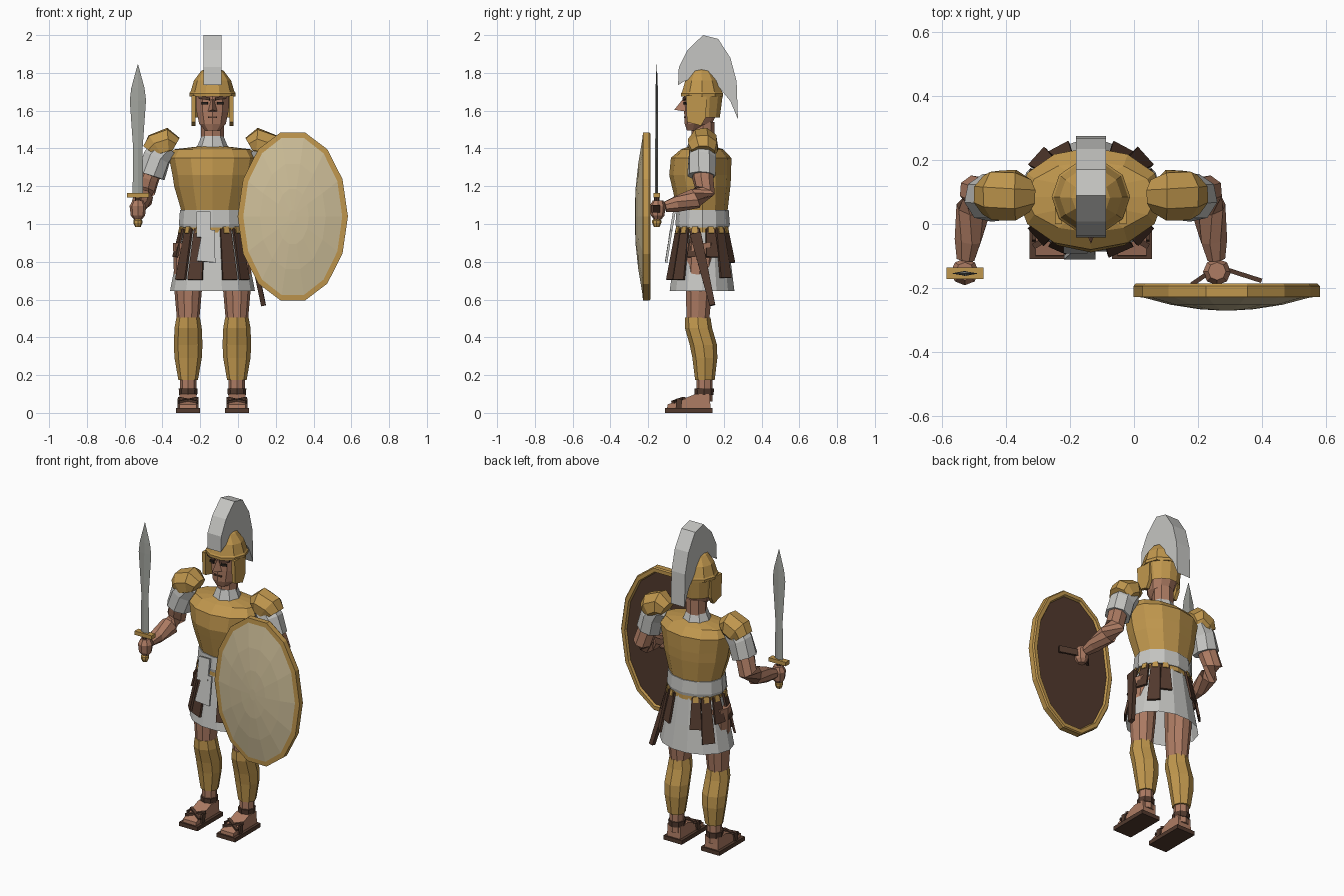
import bpy, bmesh, math
from mathutils import Vector

def mat(name, rgb):
    m = bpy.data.materials.new(name)
    m.diffuse_color = (*rgb, 1)
    return m

GOLD = mat("gold", (0.53, 0.31, 0.075))
SKIN = mat("skin", (0.42, 0.20, 0.125))
LEATHER = mat("leather", (0.085, 0.042, 0.027))
CLOTH = mat("cloth_grey", (0.56, 0.56, 0.54))
CREAM = mat("shield_cream", (0.62, 0.52, 0.32))
STEEL = mat("steel", (0.36, 0.37, 0.34))
DARK = mat("eye_dark", (0.02, 0.015, 0.012))

CX = -0.135                      # body centre line
X, Y, Z = Vector((1, 0, 0)), Vector((0, 1, 0)), Vector((0, 0, 1))

def finish(name, bm, mats):
    bmesh.ops.recalc_face_normals(bm, faces=bm.faces)
    me = bpy.data.meshes.new(name)
    bm.to_mesh(me)
    bm.free()
    for m in mats:
        me.materials.append(m)
    ob = bpy.data.objects.new(name, me)
    bpy.context.collection.objects.link(ob)
    return ob

def skin_rings(name, rings, mats, bands=None, caps=True, closed=True):
    """Join rings of points with quads; bands gives a material index per band."""
    bm = bmesh.new()
    vs = [[bm.verts.new(p) for p in r] for r in rings]
    n = len(vs[0])
    for k in range(len(vs) - 1):
        for i in range(n if closed else n - 1):
            j = (i + 1) % n
            f = bm.faces.new((vs[k][i], vs[k][j], vs[k + 1][j], vs[k + 1][i]))
            f.material_index = bands[k + 1] if bands else 0
    if caps:
        bm.faces.new(vs[0]).material_index = bands[0] if bands else 0
        bm.faces.new(vs[-1]).material_index = bands[-1] if bands else 0
    return finish(name, bm, mats)

def ellipse(c, ru, rv, n, u=X, v=Y, phase=0.0, arc=None):
    a0, a1 = arc if arc else (0, 2 * math.pi)
    k = n - 1 if arc else n
    angs = [phase + a0 + (a1 - a0) * i / k for i in range(n)]
    return [Vector(c) + u * (ru * math.cos(a)) + v * (rv * math.sin(a)) for a in angs]

def loft(name, x, rows, m, n=12, caps=True, phase=0.0, arc=None):
    """Upright stack of ellipses: rows of (z, y centre, x radius, y radius)."""
    rings = [ellipse((x, cy, z), rx, ry, n, phase=phase, arc=arc) for z, cy, rx, ry in rows]
    return skin_rings(name, rings, [m], caps=caps, closed=arc is None)

def tube(name, pts, m, n=8):
    """Limb through points of (x, y, z, radius)."""
    ps = [Vector(p[:3]) for p in pts]
    rings = []
    for i, p in enumerate(ps):
        d = (ps[min(i + 1, len(ps) - 1)] - ps[max(i - 1, 0)]).normalized()
        u = d.cross(Y + Z * 0.6).normalized()
        rings.append(ellipse(p, pts[i][3], pts[i][3], n, u, d.cross(u)))
    return skin_rings(name, rings, [m])

def prism(name, x0, x1, prof, m):
    """Side profile of (y, z) stretched from x0 to x1."""
    return skin_rings(name, [[Vector((x, y, z)) for y, z in prof] for x in (x0, x1)], [m])

def beam(name, p, q, w, t, normal, m, w2=None):
    """Flat strip from p to q, w wide (w2 at the far end) and t thick."""
    p, q = Vector(p), Vector(q)
    side = (q - p).cross(Vector(normal)).normalized()
    out = side.cross(q - p).normalized()
    rings = []
    for c, ww in ((p, w), (q, w2 or w)):
        rings.append([c + side * (a * ww / 2) + out * (b * t / 2)
                      for a, b in ((-1, -1), (1, -1), (1, 1), (-1, 1))])
    return skin_rings(name, rings, [m])

def box(name, c, s, m):
    x, y, z = c
    return beam(name, (x, y, z - s[2] / 2), (x, y, z + s[2] / 2), s[0], s[1], Y, m)

# torso armour, collar, belt, skirt
loft("cuirass", CX, [(0.955, 0.088, 0.166, 0.136), (1.07, 0.088, 0.165, 0.132),
                     (1.20, 0.080, 0.203, 0.155), (1.26, 0.075, 0.212, 0.164),
                     (1.35, 0.080, 0.230, 0.160), (1.395, 0.085, 0.205, 0.112),
                     (1.41, 0.085, 0.08, 0.07)], GOLD)
loft("collar", CX, [(1.39, 0.085, 0.09, 0.085), (1.465, 0.085, 0.058, 0.06)], CLOTH, 8)
loft("belt", CX, [(0.982, 0.088, 0.174, 0.140), (1.0, 0.088, 0.178, 0.144),
                  (1.075, 0.088, 0.172, 0.138)], CLOTH)
loft("skirt", CX, [(0.975, 0.088, 0.160, 0.130), (0.80, 0.086, 0.195, 0.155),
                   (0.645, 0.085, 0.225, 0.176)], CLOTH, 14, caps=False)

# leather strips hanging around the waist
for s in (-1, 1):
    for k, (deg, length, w) in enumerate(((-66, 0.27, 0.085), (-42, 0.27, 0.075), (-16, 0.15, 0.07),
                                          (18, 0.15, 0.07), (42, 0.26, 0.075), (62, 0.18, 0.07))):
        a = math.radians(deg)
        d = Vector((s * math.cos(a), math.sin(a), 0))
        def at(z, gap):
            g = (0.975 - z) * 0.18 + gap
            return Vector((CX + d.x * (0.165 + g), 0.087 + d.y * (0.133 + g * 0.85), z))
        beam("waist_strip", at(0.975, 0.004), at(0.975 - length, 0.014), w * 0.7, 0.012, d, LEATHER, w)
        beam("strip_loop", at(0.985, 0.008), at(0.95, 0.010), 0.03, 0.014, d, GOLD)

# knotted sash at the front
beam("sash_upper", (-0.183, -0.062, 1.065), (-0.183, -0.085, 0.93), 0.075, 0.014, -Y, CLOTH)
beam("sash_lower", (-0.155, -0.078, 0.97), (-0.17, -0.105, 0.80), 0.065, 0.012, -Y, CLOTH, 0.10)

# scabbard on the hip
beam("scabbard", (0.055, 0.05, 0.95), (0.135, 0.14, 0.57), 0.06, 0.025, X, LEATHER, 0.03)

# head
loft("neck", CX, [(1.38, 0.09, 0.06, 0.06), (1.54, 0.09, 0.062, 0.06)], SKIN, 8)
loft("head", CX, [(1.495, 0.05, 0.04, 0.045), (1.53, 0.065, 0.074, 0.072), (1.60, 0.08, 0.090, 0.090),
                  (1.70, 0.085, 0.094, 0.095)], SKIN, 10, phase=math.pi / 10)
skin_rings("nose", [[Vector((CX - 0.01, -0.002, 1.66)), Vector((CX + 0.01, -0.002, 1.66)),
                     Vector((CX, -0.018, 1.66))],
                    [Vector((CX - 0.026, 0.0, 1.595)), Vector((CX + 0.026, 0.0, 1.595)),
                     Vector((CX, -0.062, 1.605))]], [SKIN])
box("mouth", (CX, -0.006, 1.565), (0.05, 0.009, 0.009), LEATHER)
for s in (-1, 1):
    beam("brow", (CX + s * 0.015, -0.012, 1.662), (CX + s * 0.072, 0.006, 1.672), 0.016, 0.012, -Y, LEATHER)
    beam("eye", (CX + s * 0.024, -0.009, 1.64), (CX + s * 0.058, 0.002, 1.64), 0.014, 0.009, -Y, DARK)

# helmet with neck guard, cheek guards and crest
loft("helmet_dome", CX, [(1.675, 0.085, 0.122, 0.116), (1.692, 0.085, 0.123, 0.117),
                         (1.70, 0.085, 0.116, 0.111), (1.76, 0.084, 0.098, 0.092),
                         (1.81, 0.082, 0.06, 0.058), (1.832, 0.08, 0.022, 0.022)], GOLD, 10)
loft("neck_guard", CX, [(1.68, 0.085, 0.112, 0.112), (1.565, 0.085, 0.098, 0.097)], GOLD, 8,
     caps=False, arc=(-0.1, math.pi + 0.1))
for s in (-1, 1):
    prism("cheek_guard", CX + s * 0.090, CX + s * 0.112,
          [(0.0, 1.68), (0.11, 1.68), (0.105, 1.565), (0.08, 1.52), (0.005, 1.54)], GOLD)
prism("crest", CX - 0.047, CX + 0.047,
      [(-0.042, 1.735), (-0.038, 1.83), (0.008, 1.92), (0.09, 2.0), (0.17, 1.98), (0.235, 1.88),
       (0.268, 1.755), (0.275, 1.555), (0.235, 1.65), (0.17, 1.73), (0.08, 1.79), (-0.01, 1.755)], CLOTH)

# arms and legs, mirrored
for s in (-1, 1):
    def P(x, y, z, r):
        return (CX + s * x, y, z, r)
    tube("shoulder_guard", [P(0.20, 0.09, 1.41, 0.055), P(0.235, 0.09, 1.43, 0.082),
                            P(0.295, 0.09, 1.405, 0.082), P(0.318, 0.09, 1.375, 0.066)], GOLD, 8)
    tube("sleeve", [P(0.25, 0.09, 1.41, 0.07), P(0.295, 0.085, 1.35, 0.076),
                    P(0.325, 0.082, 1.255, 0.076)], CLOTH, 8)
    tube("arm", [P(0.29, 0.085, 1.36, 0.055), P(0.338, 0.09, 1.24, 0.056), P(0.358, 0.10, 1.175, 0.057),
                 P(0.368, 0.05, 1.135, 0.055), P(0.385, -0.05, 1.105, 0.044),
                 P(0.393, -0.11, 1.09, 0.03)], SKIN, 8)
    loft("hand", CX + s * 0.395, [(1.025, -0.15, 0.022, 0.02), (1.045, -0.15, 0.038, 0.036),
                                  (1.095, -0.15, 0.044, 0.042), (1.125, -0.148, 0.028, 0.028)], SKIN, 8)
    lx = CX + s * 0.129
    loft("thigh", lx, [(0.90, 0.08, 0.08, 0.085), (0.65, 0.068, 0.073, 0.073), (0.48, 0.063, 0.058, 0.062)], SKIN, 10)
    loft("greave", lx, [(0.505, 0.062, 0.062, 0.068), (0.45, 0.066, 0.072, 0.072), (0.36, 0.092, 0.076, 0.072),
                        (0.29, 0.10, 0.072, 0.066), (0.175, 0.10, 0.052, 0.052)], GOLD, 8)
    loft("ankle", lx, [(0.20, 0.098, 0.043, 0.043), (0.06, 0.098, 0.043, 0.043)], SKIN, 8)
    loft("ankle_strap", lx, [(0.095, 0.096, 0.048, 0.05), (0.128, 0.096, 0.050, 0.052)], LEATHER, 8)
    prism("foot", lx - 0.045, lx + 0.045, [(-0.10, 0.024), (-0.098, 0.045), (-0.03, 0.068), (0.05, 0.10),
                                           (0.125, 0.10), (0.13, 0.024)], SKIN)
    box("sandal_sole", (lx, 0.015, 0.0125), (0.126, 0.25, 0.025), LEATHER)
    for t in (-1, 1):
        # crossing straps over the foot
        beam("sandal_strap", (lx - t * 0.05, -0.07, 0.057), (lx + t * 0.05, -0.01, 0.078), 0.018, 0.014, Z, LEATHER)
        beam("strap_side", (lx + t * 0.049, -0.04, 0.02), (lx + t * 0.049, -0.035, 0.075), 0.03, 0.012, X, LEATHER)

# sword
SX, SY = CX - 0.395, -0.155
rows = [(1.16, SY, 0.028, 0.008), (1.40, SY, 0.025, 0.008), (1.655, SY, 0.043, 0.007),
        (1.72, SY, 0.035, 0.006), (1.845, SY, 0.001, 0.001)]
loft("sword_blade", SX, rows, STEEL, 4)
box("sword_guard", (SX, SY, 1.152), (0.116, 0.036, 0.024), GOLD)
loft("sword_grip", SX, [(1.02, SY, 0.014, 0.014), (1.145, SY, 0.014, 0.014)], LEATHER, 8)
loft("sword_pommel", SX, [(0.985, SY, 0.015, 0.015), (1.005, SY, 0.024, 0.024), (1.018, SY, 0.024, 0.024),
                          (1.03, SY, 0.014, 0.014)], GOLD, 8)

# shield: recessed leather back, gold rim, domed face
prof = [(-0.20, 0.255, 0.42), (-0.187, 0.262, 0.427), (-0.187, 0.285, 0.45), (-0.195, 0.292, 0.456),
        (-0.228, 0.292, 0.456), (-0.230, 0.262, 0.427), (-0.253, 0.175, 0.285), (-0.267, 0.085, 0.15),
        (-0.271, 0.02, 0.035)]
skin_rings("shield", [ellipse((0.29, y, 1.04), rx, rz, 14, X, Z) for y, rx, rz in prof],
           [LEATHER, GOLD, CREAM], bands=[0, 1, 1, 1, 1, 1, 2, 2, 2])

# shield handle, bent around the fist
beam("shield_handle", (0.18, -0.19, 1.08), (0.26, -0.135, 1.08), 0.04, 0.014, Y, LEATHER)
beam("shield_handle", (0.25, -0.13, 1.08), (0.40, -0.178, 1.08), 0.04, 0.014, Y, LEATHER)
